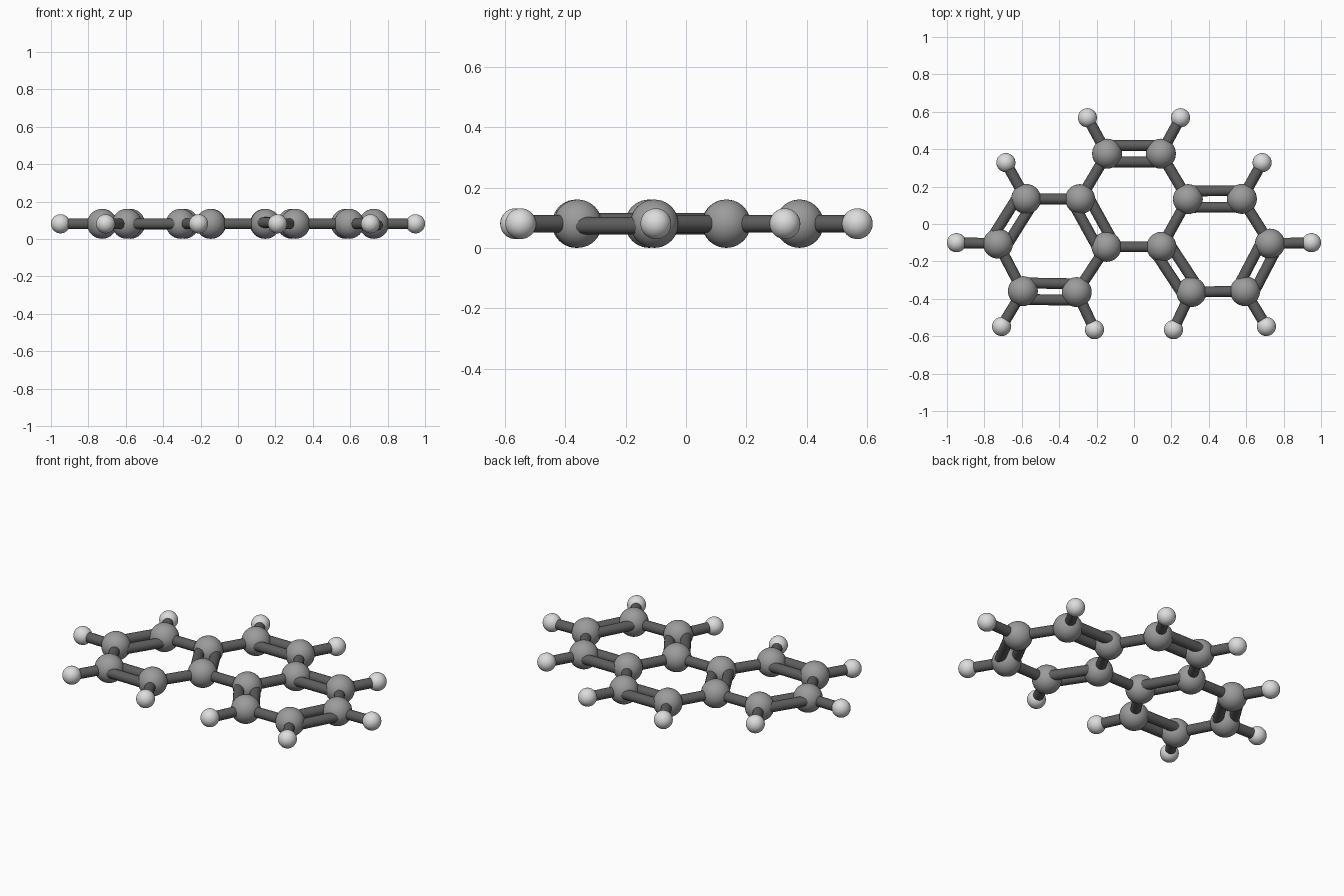
import bpy
from mathutils import Vector

cube = bpy.data.objects.get("Cube")
if cube:
    bpy.data.objects.remove(cube, do_unlink=True)

MID_Z = 0.081
BALL_R, TIP_R, ROD_R = 0.08, 0.051, 0.029
GAP = 0.044      # sideways offset of each rod in a double bond
TILT = 0.17      # slight lean of the double bonds


def material(name, value):
    m = bpy.data.materials.new(name)
    m.use_nodes = True
    colour = (value, value, value, 1)
    m.diffuse_color = colour
    m.node_tree.nodes["Principled BSDF"].inputs["Base Color"].default_value = colour
    return m


ball_grey = material("mid grey", 0.33)
tip_white = material("pale grey", 0.72)
rod_grey = material("dark grey", 0.11)


def finish(name, mat):
    ob = bpy.context.object
    ob.name = name
    ob.data.materials.append(mat)
    bpy.ops.object.shade_smooth_by_angle()


def ball(name, pos, radius, mat):
    bpy.ops.mesh.primitive_uv_sphere_add(segments=32, ring_count=20, radius=radius, location=pos)
    finish(name, mat)


def rod(name, a, b):
    d = b - a
    bpy.ops.mesh.primitive_cylinder_add(vertices=20, radius=ROD_R, depth=d.length,
                                        location=(a + b) / 2,
                                        rotation=d.to_track_quat("Z", "Y").to_euler())
    finish(name, rod_grey)


def double_rod(name, a, b):
    d = (b - a).normalized()
    side = Vector((d.y, -d.x, 0))
    side.z = -TILT * side.x
    for label, s in (("first", GAP), ("second", -GAP)):
        rod(f"{name}_{label}", a + side * s, b + side * s)


# Large balls of one half, and the small end balls joined to them
balls = {
    "crown": (0.144, 0.376),
    "shoulder": (0.288, 0.133),
    "core": (0.147, -0.122),
    "upper": (0.577, 0.134),
    "outer": (0.727, -0.105),
    "lower": (0.594, -0.359),
    "inner": (0.306, -0.364),
}
tips = {
    "crown": (0.249, 0.568),
    "upper": (0.685, 0.328),
    "outer": (0.949, -0.1),
    "lower": (0.708, -0.548),
    "inner": (0.211, -0.565),
}
ring = ["shoulder", "upper", "outer", "lower", "inner", "core", "shoulder"]
doubles = {
    "left": {("shoulder", "upper"), ("outer", "lower"), ("inner", "core")},
    "right": {("upper", "outer"), ("lower", "inner"), ("core", "shoulder")},
}

places = {}
for side, sign in (("left", 1), ("right", -1)):
    here = {n: Vector((sign * x, y, MID_Z)) for n, (x, y) in balls.items()}
    places[side] = here
    for n, p in here.items():
        ball(f"{side}_{n}_ball", p, BALL_R, ball_grey)
    for n, (x, y) in tips.items():
        p = Vector((sign * x, y, MID_Z))
        ball(f"{side}_{n}_tip", p, TIP_R, tip_white)
        rod(f"{side}_{n}_tip_rod", here[n], p)
    # Side ring, alternating single and double rods
    for pair in zip(ring, ring[1:]):
        join = double_rod if pair in doubles[side] else rod
        join(f"{side}_{pair[0]}_{pair[1]}_rod", here[pair[0]], here[pair[1]])
    rod(f"{side}_crown_shoulder_rod", here["crown"], here["shoulder"])

# Rods across the middle ring
double_rod("crown_cross_rod", places["right"]["crown"], places["left"]["crown"])
rod("core_cross_rod", places["right"]["core"], places["left"]["core"])
